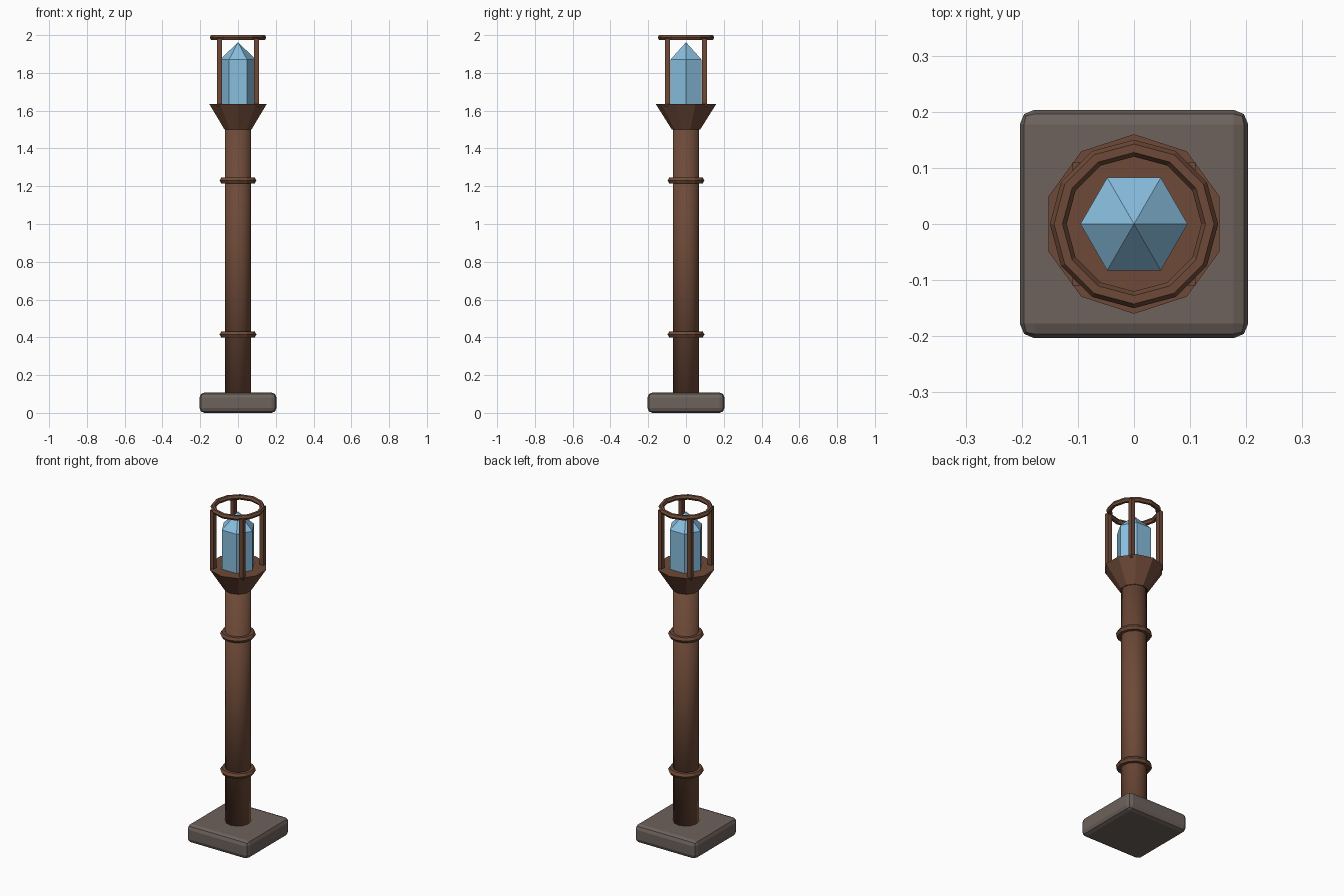
import bpy
import math

cube = bpy.data.objects.get("Cube")
if cube:
    bpy.data.objects.remove(cube, do_unlink=True)


def make_material(name, color):
    mat = bpy.data.materials.new(name)
    mat.use_nodes = True
    mat.diffuse_color = (*color, 1)
    mat.node_tree.nodes["Principled BSDF"].inputs["Base Color"].default_value = (*color, 1)
    return mat


stone = make_material("grey_stone", (0.155, 0.122, 0.107))
metal = make_material("brown_metal", (0.155, 0.068, 0.039))
glass = make_material("blue_crystal", (0.25, 0.52, 0.74))


def finish(name, mat):
    obj = bpy.context.object
    obj.name = name
    obj.data.materials.append(mat)
    return obj


def box(name, mat, center, size):
    bpy.ops.mesh.primitive_cube_add(size=1, location=center)
    obj = finish(name, mat)
    obj.scale = size
    bpy.ops.object.transform_apply(location=False, rotation=False, scale=True)
    return obj


def frustum(name, mat, sides, r_low, r_high, z_low, z_high, turn=0):
    bpy.ops.mesh.primitive_cone_add(vertices=sides, radius1=r_low, radius2=r_high,
                                    depth=z_high - z_low, rotation=(0, 0, turn),
                                    location=(0, 0, (z_low + z_high) / 2))
    return finish(name, mat)


def ring(name, z, major, minor):
    bpy.ops.mesh.primitive_torus_add(major_segments=12, minor_segments=6, location=(0, 0, z),
                                     major_radius=major, minor_radius=minor)
    obj = finish(name, metal)
    bpy.ops.object.shade_flat()
    return obj


# Stone foot with rounded edges
base = box("base", stone, (0, 0, 0.054), (0.407, 0.407, 0.108))
bevel = base.modifiers.new("rounded_edges", 'BEVEL')
bevel.width = 0.026
bevel.segments = 2

# Pole, fully smooth so the shading runs along its height
frustum("pole", metal, 12, 0.07, 0.07, 0.09, 1.51)
bpy.ops.object.shade_smooth()

# Collars around the pole
ring("lower_collar", 0.415, 0.08, 0.0175)
ring("upper_collar", 1.23, 0.08, 0.0175)

# Flared cup that carries the lantern
frustum("cup", metal, 10, 0.075, 0.16, 1.5, 1.635)

# Cage of four square posts and a top ring
for side, x in (("left", 1), ("right", -1)):
    for end, y in (("front", -1), ("back", 1)):
        box(f"cage_post_{end}_{side}", metal, (x * 0.097, y * 0.097, 1.803),
            (0.026, 0.026, 0.36))
ring("cage_ring", 1.987, 0.135, 0.015)

# Six-sided crystal: prism body with a pointed tip
turn = math.radians(30)
frustum("crystal_body", glass, 6, 0.0955, 0.0955, 1.63, 1.87, turn)
frustum("crystal_tip", glass, 6, 0.0955, 0, 1.87, 1.962, turn)
